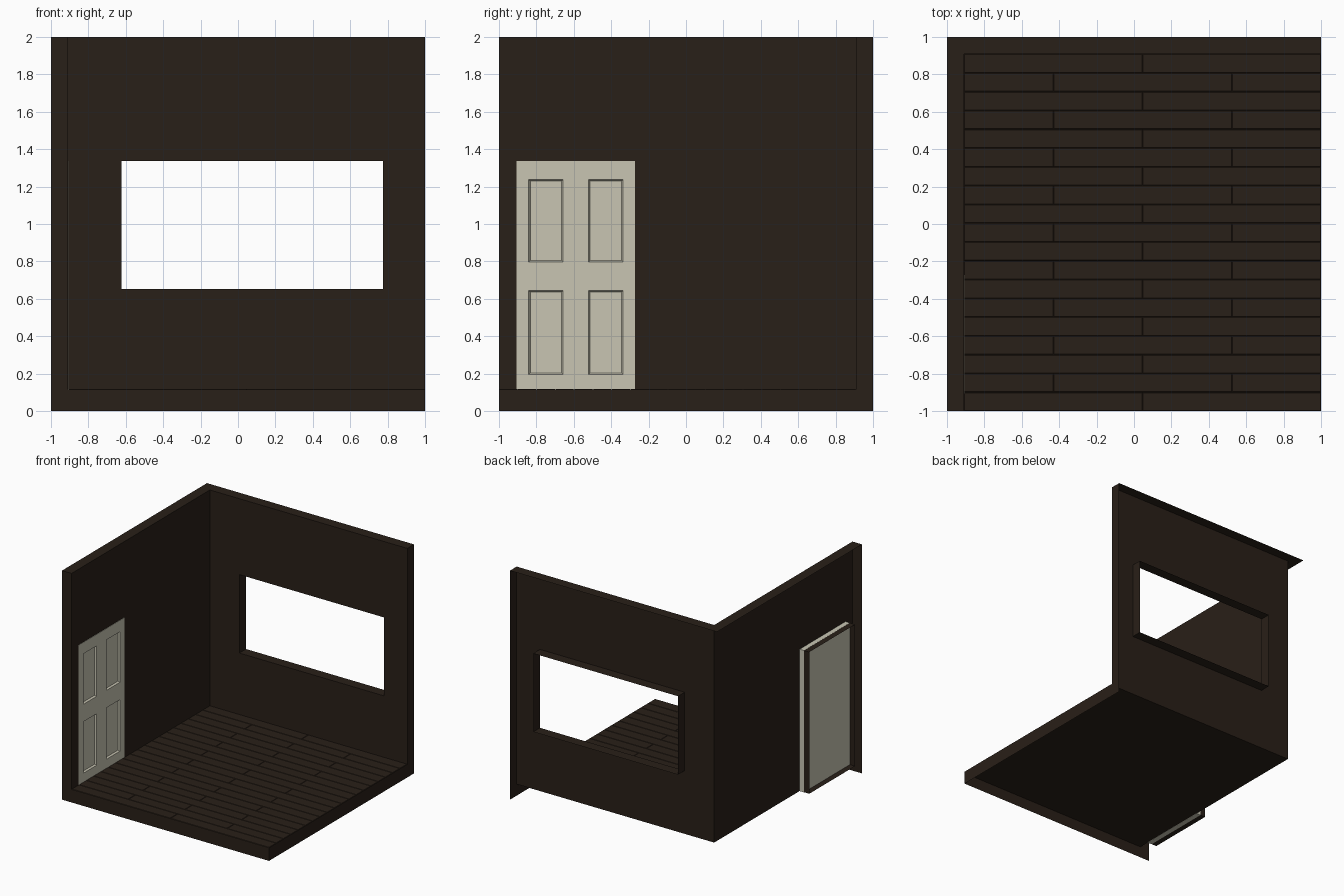
import bpy, bmesh
from mathutils import Vector

if "Cube" in bpy.data.objects:
    bpy.data.objects.remove(bpy.data.objects["Cube"])

IN = 0.908            # inner plane of the walls
FLOOR, DECK = 0.10, 0.117
DOOR_Y, DOOR_Z = (-0.904, -0.273), (FLOOR, 1.337)
WIN_X, WIN_Z = (-0.623, 0.775), (0.652, 1.337)


def material(name, rgb):
    m = bpy.data.materials.new(name)
    m.diffuse_color = (*rgb, 1)
    m.use_nodes = True
    m.node_tree.nodes["Principled BSDF"].inputs["Base Color"].default_value = m.diffuse_color
    return m


def finish(name, bm, mat):
    bmesh.ops.remove_doubles(bm, verts=bm.verts, dist=1e-5)
    me = bpy.data.meshes.new(name)
    bm.to_mesh(me)
    bm.free()
    ob = bpy.data.objects.new(name, me)
    me.materials.append(mat)
    bpy.context.collection.objects.link(ob)
    return ob


def face(bm, pts, facing):
    """Add a polygon whose normal agrees with the given direction."""
    f = bm.faces.new([bm.verts.new(p) for p in pts])
    f.normal_update()
    if f.normal.dot(Vector(facing)) < 0:
        f.normal_flip()


def rect(u, v, place, d):
    return [place(a, b, d) for a, b in ((u[0], v[0]), (u[1], v[0]), (u[1], v[1]), (u[0], v[1]))]


def sheet(bm, us, vs, place, d, facing, skip=()):
    """Grid of rectangles at depth d, leaving out the skipped cells."""
    for i in range(len(us) - 1):
        for j in range(len(vs) - 1):
            if (i, j) not in skip:
                face(bm, rect(us[i:i + 2], vs[j:j + 2], place, d), facing)


def band(bm, a, b, inward):
    """Ring of quads joining two rectangles."""
    mid = sum((Vector(p) for p in a + b), Vector()) / 8
    for k in range(4):
        q = [a[k], a[k - 1], b[k - 1], b[k]]
        c = sum((Vector(p) for p in q), Vector()) / 4
        face(bm, q, (mid - c) if inward else (c - mid))


on_x = lambda u, v, d: (d, u, v)
on_y = lambda u, v, d: (u, d, v)
on_z = lambda u, v, d: (u, v, d)

brown = material("dark_brown", (0.022, 0.014, 0.009))
cream = material("cream", (0.58, 0.56, 0.45))

# back wall: one-sided sheet with window reveal, top and end edges
bm = bmesh.new()
sheet(bm, [-IN, *WIN_X, 1], [FLOOR, *WIN_Z, 2], on_y, IN, (0, -1, 0), {(1, 1)})
band(bm, rect(WIN_X, WIN_Z, on_y, IN), rect(WIN_X, WIN_Z, on_y, 1), True)
sheet(bm, [-IN, 1], [IN, 1], on_z, 2, (0, 0, 1))
sheet(bm, [IN, 1], [FLOOR, 2], on_x, 1, (1, 0, 0))
finish("back_wall", bm, brown)

# left wall with door opening
bm = bmesh.new()
sheet(bm, [-1, *DOOR_Y, IN], [*DOOR_Z, 2], on_x, -IN, (1, 0, 0), {(1, 0)})
band(bm, rect(DOOR_Y, DOOR_Z, on_x, -IN), rect(DOOR_Y, DOOR_Z, on_x, -1), True)
sheet(bm, [-1, -IN], [-1, 1], on_z, 2, (0, 0, 1))
sheet(bm, [-1, -IN], [FLOOR, 2], on_y, -1, (0, -1, 0))
finish("left_wall", bm, brown)

# floor slab: top sheet plus the front and right edges
bm = bmesh.new()
sheet(bm, [-IN, 1], [-1, IN], on_z, FLOOR, (0, 0, 1))
sheet(bm, [-1, 1], [0, FLOOR], on_y, -1, (0, -1, 0))
sheet(bm, [-1, 1], [0, FLOOR], on_x, 1, (1, 0, 0))
finish("floor_slab", bm, brown)

# staggered floor planks with chamfered top edges
bm = bmesh.new()
ROWS, C = 19, 0.003
w, q = (1 + IN) / ROWS, (1 + IN) / 4
for r in range(ROWS):
    v = (-1 + r * w, -1 + (r + 1) * w)
    joints = (0, 2, 4) if r % 2 == 0 else (0, 1, 3, 4)
    for s, e in zip(joints, joints[1:]):
        u = (-IN + s * q, -IN + e * q)
        ui, vi = (u[0] + C, u[1] - C), (v[0] + C, v[1] - C)
        low = rect(u, v, on_z, FLOOR)
        mid = rect(u, v, on_z, DECK - C)
        top = rect(ui, vi, on_z, DECK)
        band(bm, low, mid, False)
        band(bm, mid, top, False)
        face(bm, top, (0, 0, 1))
finish("floor_planks", bm, brown)

# door slab with four recessed panels
bm = bmesh.new()
FRONT, BACK, E = -0.905, -0.95, 0.001
dy = (DOOR_Y[0] - E, DOOR_Y[1] + E)
dz = (DOOR_Z[0] - E, DOOR_Z[1] + E)
ys = [dy[0], -0.841, -0.657, -0.521, -0.336, dy[1]]
zs = [dz[0], 0.195, 0.645, 0.797, 1.238, dz[1]]
panels = {(i, j) for i in (1, 3) for j in (1, 3)}
sheet(bm, ys, zs, on_x, FRONT, (1, 0, 0), panels)
for i, j in panels:
    u, v = ys[i:i + 2], zs[j:j + 2]
    inner = rect((u[0] + .009, u[1] - .009), (v[0] + .009, v[1] - .009), on_x, FRONT - 0.014)
    band(bm, rect(u, v, on_x, FRONT), inner, True)
    face(bm, inner, (1, 0, 0))
band(bm, rect(dy, dz, on_x, FRONT), rect(dy, dz, on_x, BACK), False)
sheet(bm, dy, dz, on_x, BACK, (-1, 0, 0))
finish("door", bm, cream)
